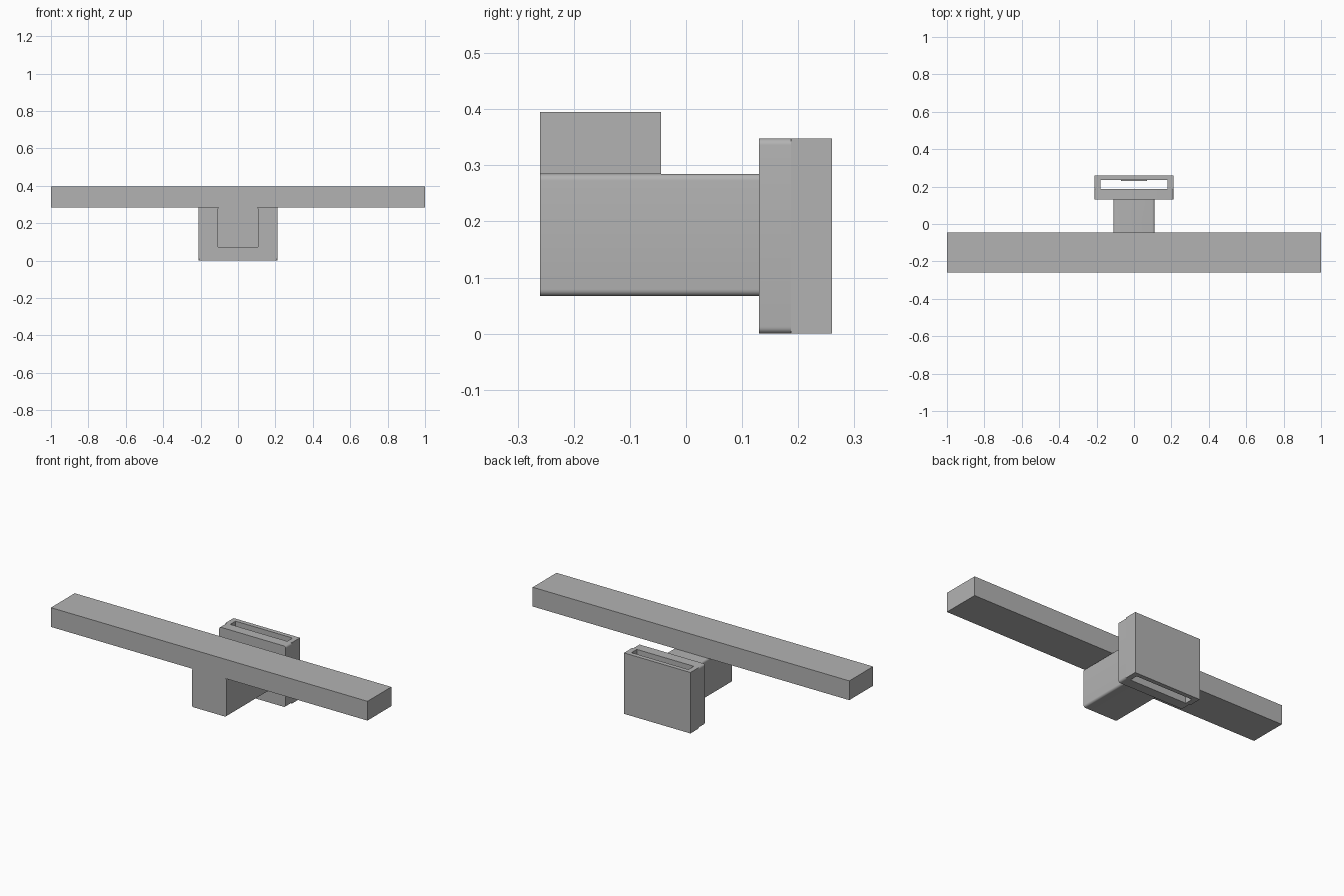
import bpy
import bmesh

cube = bpy.data.objects.get("Cube")
if cube:
    bpy.data.objects.remove(cube, do_unlink=True)

grey = bpy.data.materials.new("plain_grey")
grey.use_nodes = True
colour = (0.45, 0.45, 0.45, 1)
grey.diffuse_color = colour
grey.node_tree.nodes["Principled BSDF"].inputs["Base Color"].default_value = colour


def box(name, x, y, z, radius=0.0):
    """Box between min/max pairs; radius rounds the edges that run along y."""
    bm = bmesh.new()
    bmesh.ops.create_cube(bm, size=1)
    for v in bm.verts:
        for i, (lo, hi) in enumerate((x, y, z)):
            v.co[i] = hi if v.co[i] > 0 else lo
    if radius:
        long_edges = [e for e in bm.edges
                      if abs(e.verts[0].co.y - e.verts[1].co.y) > 1e-4]
        bmesh.ops.bevel(bm, geom=long_edges, offset=radius, segments=6,
                        profile=0.5, affect='EDGES')
    mesh = bpy.data.meshes.new(name)
    bm.to_mesh(mesh)
    bm.free()
    mesh.materials.append(grey)
    obj = bpy.data.objects.new(name, mesh)
    bpy.context.collection.objects.link(obj)
    if radius:
        bpy.ops.object.select_all(action='DESELECT')
        obj.select_set(True)
        bpy.context.view_layer.objects.active = obj
        bpy.ops.object.shade_smooth_by_angle()
    return obj


def boolean(target, other, operation):
    mod = target.modifiers.new(operation.lower(), 'BOOLEAN')
    mod.operation = operation
    mod.solver = 'EXACT'
    mod.object = other
    other.hide_render = True
    other.hide_set(True)


# Long crossbar fused with the rounded post below it
half = 0.11
crossbar = box("crossbar", (-1, 1), (-0.26, -0.045), (0.285, 0.395))
post = box("post", (-half, half), (-0.26, 0.13), (0.067, 0.285), 0.012)
# Front face of the joint, filling the bar into the post
neck = box("neck", (-half + 0.012, half - 0.012), (-0.26, -0.045), (0.2, 0.3))
boolean(crossbar, neck, 'UNION')
boolean(crossbar, post, 'UNION')

# Clip: rounded front plate, sharp back frame open at top and bottom
width = 0.21
height = (0.0, 0.348)
slot = 0.18
box("clip_front_plate", (-width, width), (0.13, 0.187), height, 0.012)
box("clip_back_plate", (-width, width), (0.235, 0.26), height)
for side, name in ((-1, "right"), (1, "left")):
    ends = sorted((side * slot, side * width))
    box("clip_" + name + "_wall", ends, (0.187, 0.235), height)

# Shallow ridge on the inner face of the slot
box("slot_ridge", (-0.07, 0.07), (0.23, 0.236), (0.03, 0.318))
